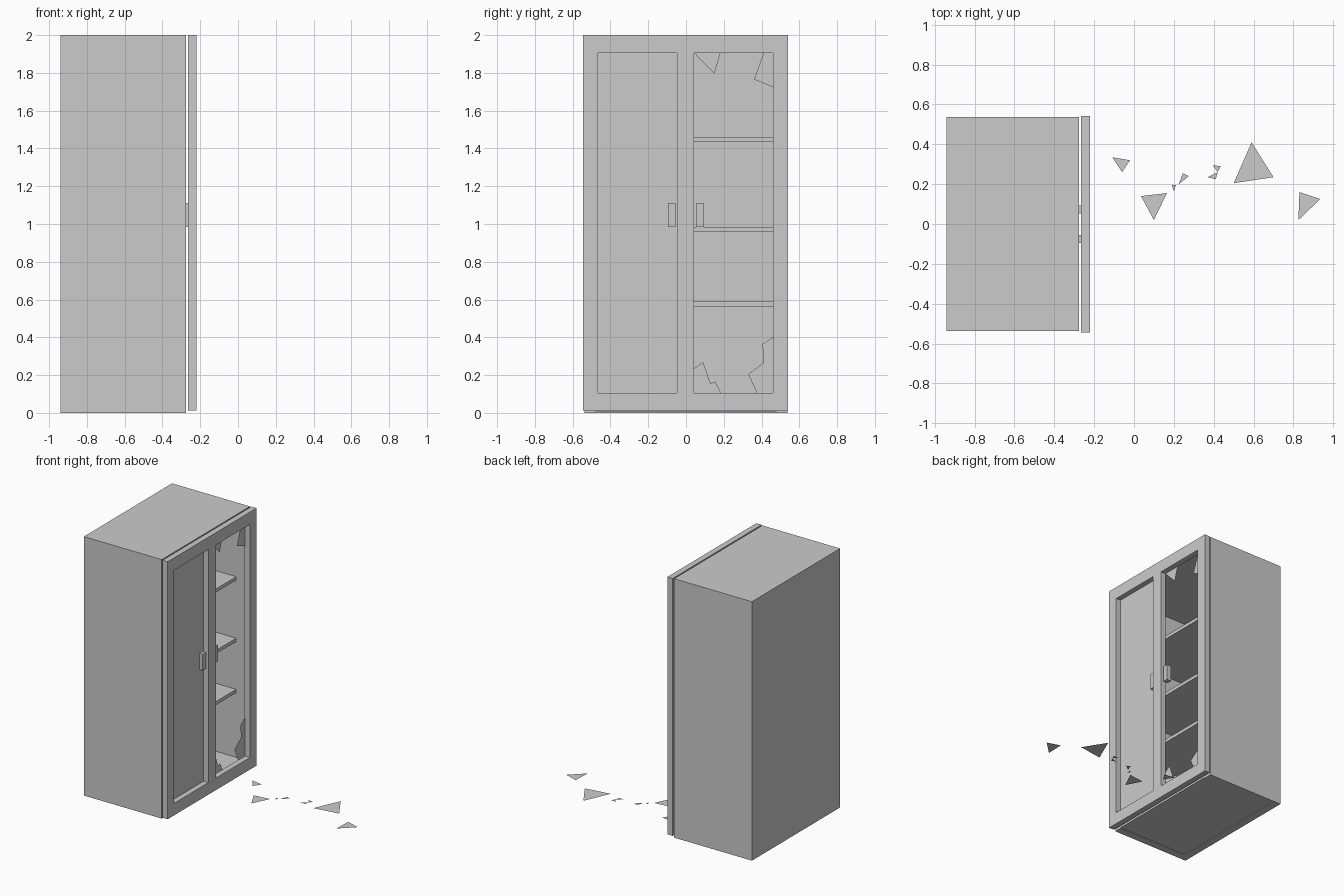
import bpy

cube = bpy.data.objects.get("Cube")
if cube:
    bpy.data.objects.remove(cube, do_unlink=True)

grey = bpy.data.materials.new("plain_grey")
grey.use_nodes = True
grey.diffuse_color = (0.6, 0.6, 0.6, 1)
grey.node_tree.nodes["Principled BSDF"].inputs["Base Color"].default_value = (0.6, 0.6, 0.6, 1)


def make(name, verts, faces):
    mesh = bpy.data.meshes.new(name)
    mesh.from_pydata(verts, [], faces)
    mesh.materials.append(grey)
    obj = bpy.data.objects.new(name, mesh)
    bpy.context.collection.objects.link(obj)
    return obj


def box(name, xs, ys, zs):
    verts = [(x, y, z) for x in xs for y in ys for z in zs]
    faces = [(0, 1, 3, 2), (4, 6, 7, 5), (0, 4, 5, 1),
             (2, 3, 7, 6), (0, 2, 6, 4), (1, 5, 7, 3)]
    return make(name, verts, faces)


def plate(name, points):
    """Flat polygon from a list of 3D points."""
    return make(name, points, [tuple(range(len(points)))])


# Cabinet carcass, open towards +x
BACK, FRONT, SIDE, WALL = -0.94, -0.275, 0.538, 0.06
INNER = SIDE - WALL
box("right_wall", (BACK, FRONT), (-SIDE, -INNER), (0, 2))
box("left_wall", (BACK, FRONT), (INNER, SIDE), (0, 2))
box("back_wall", (BACK, BACK + WALL), (-INNER, INNER), (0, 2))
box("top_panel", (BACK + WALL, FRONT), (-INNER, INNER), (2 - WALL, 2))
box("floor_panel", (BACK + WALL, FRONT), (-INNER, INNER), (0.005, 0.065))

# Shelves
for i, top in enumerate((0.59, 0.985, 1.46)):
    box(f"shelf_{i + 1}", (BACK + WALL, -0.35), (-INNER, INNER), (top - 0.027, top))

# Door frame with two openings
FX = (-0.265, -0.22)
LOW, HIGH = 0.105, 1.905
for name, ys in (("outer_stile_right", (-0.544, -0.465)),
                 ("middle_stile", (-0.047, 0.043)),
                 ("outer_stile_left", (0.46, 0.541))):
    box(name, FX, ys, (0.012, 2))
for side, ys in (("right", (-0.465, -0.047)), ("left", (0.043, 0.46))):
    box(f"bottom_rail_{side}", FX, ys, (0.012, LOW))
    box(f"top_rail_{side}", FX, ys, (HIGH, 2))

# Handles
for side, ys in (("right", (-0.095, -0.055)), ("left", (0.053, 0.092))):
    box(f"handle_{side}", (FRONT, -0.235), ys, (0.985, 1.11))

# Whole pane and the broken remains of the other pane
box("whole_pane", (-0.265, -0.261), (-0.465, -0.047), (LOW, HIGH))
remains = [
    [(0.043, HIGH), (0.15, 1.795), (0.182, HIGH)],
    [(0.41, HIGH), (0.36, 1.765), (0.46, 1.725), (0.46, HIGH)],
    [(0.043, LOW), (0.185, LOW), (0.155, 0.165), (0.13, 0.155), (0.09, 0.27), (0.043, 0.235)],
    [(0.375, LOW), (0.46, LOW), (0.46, 0.4), (0.405, 0.365), (0.41, 0.265), (0.33, 0.205)],
]
for i, outline in enumerate(remains):
    plate(f"broken_pane_{i + 1}", [(-0.262, y, z) for y, z in outline])

# Shards lying on the ground
shards = [
    [(-0.11, 0.335), (-0.06, 0.26), (-0.02, 0.32)],
    [(0.035, 0.14), (0.1, 0.02), (0.165, 0.155)],
    [(0.19, 0.195), (0.2, 0.165), (0.21, 0.195)],
    [(0.225, 0.2), (0.275, 0.24), (0.245, 0.255)],
    [(0.395, 0.295), (0.42, 0.26), (0.435, 0.29)],
    [(0.37, 0.235), (0.41, 0.225), (0.42, 0.26)],
    [(0.5, 0.205), (0.7, 0.235), (0.59, 0.41)],
    [(0.825, 0.02), (0.935, 0.125), (0.83, 0.16)],
]
for i, outline in enumerate(shards):
    plate(f"ground_shard_{i + 1}", [(x, y, 0.004) for x, y in outline])
